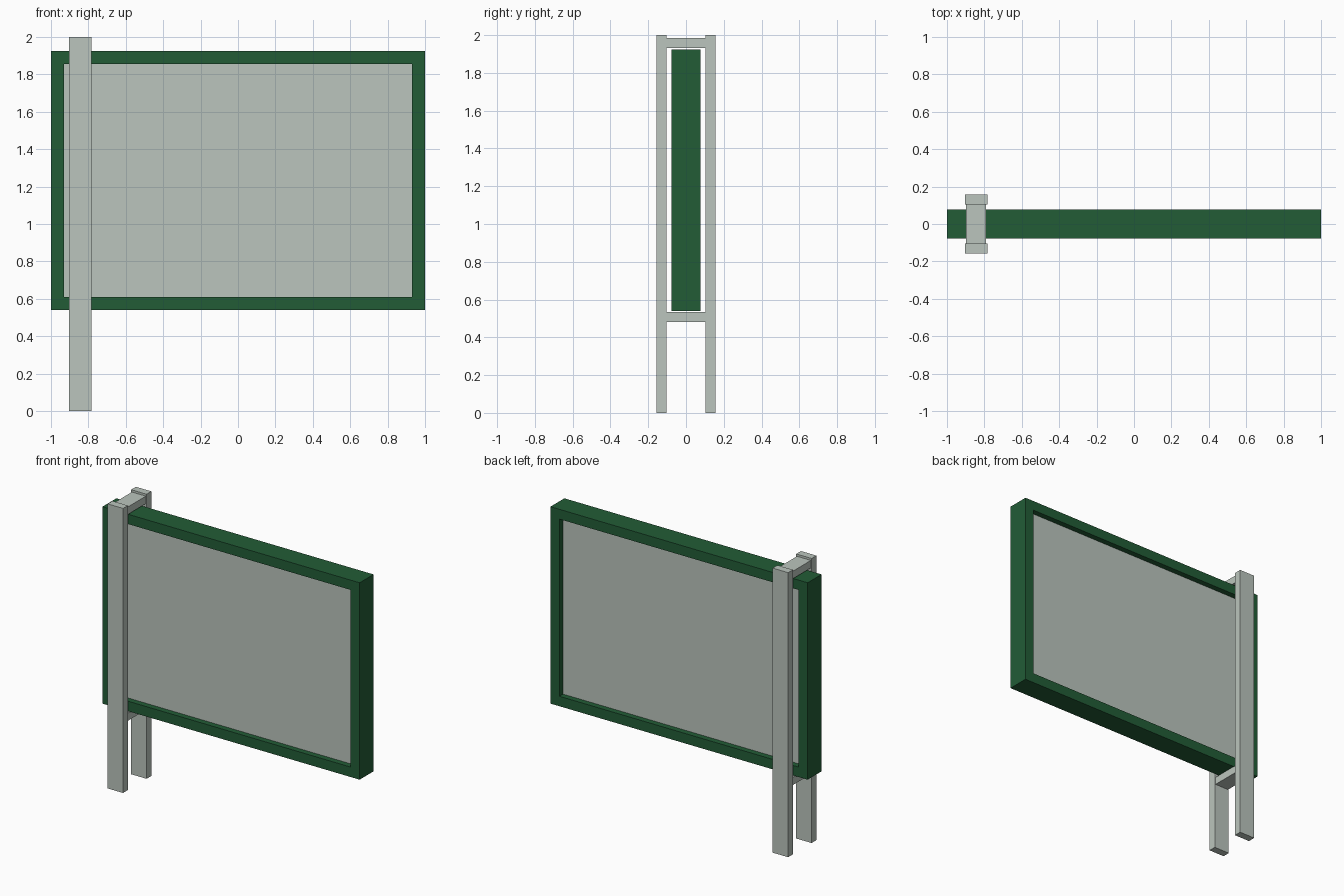
import bpy, bmesh

if "Cube" in bpy.data.objects:
    bpy.data.objects.remove(bpy.data.objects["Cube"])


def material(name, rgb):
    m = bpy.data.materials.new(name)
    m.diffuse_color = (*rgb, 1)
    m.use_nodes = True
    m.node_tree.nodes["Principled BSDF"].inputs["Base Color"].default_value = m.diffuse_color
    return m


green = material("dark green", (0.016, 0.107, 0.037))
grey = material("pale grey", (0.497, 0.558, 0.509))


def add_object(name, bm, mat):
    bmesh.ops.recalc_face_normals(bm, faces=bm.faces)
    me = bpy.data.meshes.new(name)
    bm.to_mesh(me)
    bm.free()
    me.materials.append(mat)
    ob = bpy.data.objects.new(name, me)
    bpy.context.collection.objects.link(ob)
    return ob


def box(name, x, y, z, mat):
    """Box from (min, max) ranges."""
    bm = bmesh.new()
    bmesh.ops.create_cube(bm, size=1)
    for v in bm.verts:
        v.co = [r[0] if c < 0 else r[1] for c, r in zip(v.co, (x, y, z))]
    return add_object(name, bm, mat)


def rect_ring(name, outer, inner, half_depth, mat):
    """Rectangular frame in the xz plane; outer and inner are (x, z0, z1)."""
    bm = bmesh.new()
    loops = []
    for y in (-half_depth, half_depth):
        for hx, z0, z1 in (outer, inner):
            loops.append([bm.verts.new((x, y, z)) for x, z in
                          ((-hx, z0), (hx, z0), (hx, z1), (-hx, z1))])
    front_out, front_in, back_out, back_in = loops
    for a, b in ((front_out, front_in), (front_in, back_in),
                 (back_in, back_out), (back_out, front_out)):
        for i in range(4):
            j = (i + 1) % 4
            bm.faces.new((a[i], a[j], b[j], b[i]))
    return add_object(name, bm, mat)


# Sign frame and recessed board
rect_ring("sign_frame", (1.0, 0.54, 1.924), (0.93, 0.61, 1.855), 0.077, green)
box("sign_board", (-0.93, 0.93), (-0.037, 0.037), (0.61, 1.855), grey)

# Pair of posts either side of the sign
for name, y in (("front_post", (-0.157, -0.104)), ("back_post", (0.104, 0.157))):
    box(name, (-0.904, -0.784), y, (0, 2), grey)

# Crossbars joining the posts below and above the frame
for name, z in (("lower_crossbar", (0.482, 0.535)), ("upper_crossbar", (1.932, 1.985))):
    box(name, (-0.898, -0.79), (-0.106, 0.106), z, grey)
